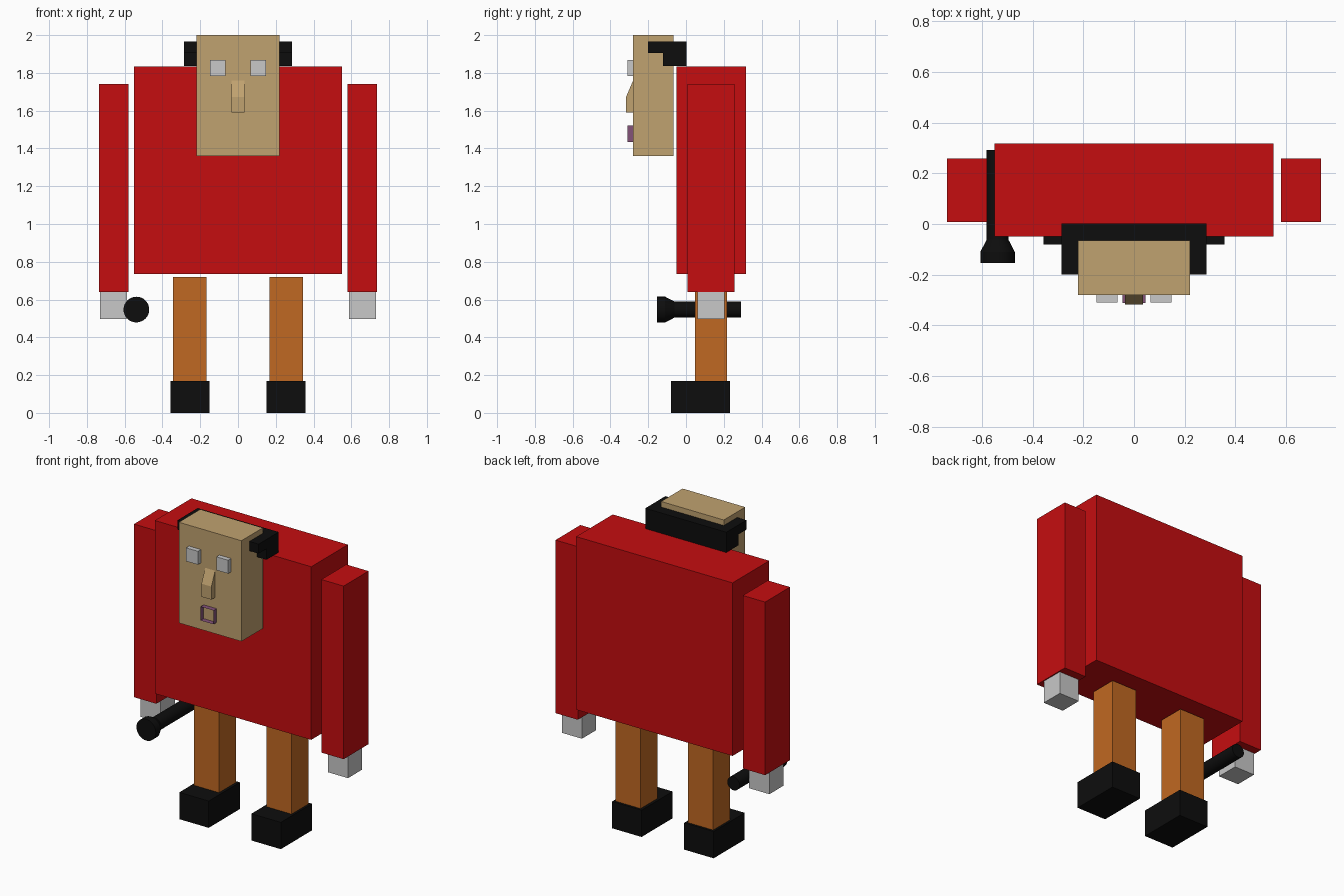
import bpy
import bmesh
from math import cos, sin, tau, radians

cube = bpy.data.objects.get("Cube")
if cube:
    bpy.data.objects.remove(cube, do_unlink=True)


def material(name, r, g, b):
    m = bpy.data.materials.new(name)
    m.use_nodes = True
    m.diffuse_color = (r, g, b, 1)
    m.node_tree.nodes["Principled BSDF"].inputs["Base Color"].default_value = (r, g, b, 1)
    return m


RED = material("red", 0.56, 0.004, 0.005)
TAN = material("tan", 0.53, 0.36, 0.16)
ORANGE = material("orange brown", 0.53, 0.14, 0.016)
GREY = material("light grey", 0.58, 0.58, 0.58)
BLACK = material("black", 0.004, 0.004, 0.004)
PURPLE = material("purple", 0.23, 0.085, 0.19)


def finish(name, bm, mat):
    bmesh.ops.recalc_face_normals(bm, faces=bm.faces)
    me = bpy.data.meshes.new(name)
    bm.to_mesh(me)
    bm.free()
    me.materials.append(mat)
    ob = bpy.data.objects.new(name, me)
    bpy.context.collection.objects.link(ob)
    return ob


def prism(name, outline, x0, x1, mat):
    """Extrude a (y, z) outline from x0 to x1."""
    bm = bmesh.new()
    face = bm.faces.new([bm.verts.new((x0, y, z)) for y, z in outline])
    out = bmesh.ops.extrude_face_region(bm, geom=[face])
    verts = [v for v in out["geom"] if isinstance(v, bmesh.types.BMVert)]
    bmesh.ops.translate(bm, vec=(x1 - x0, 0, 0), verts=verts)
    return finish(name, bm, mat)


def box(name, x, y, z, mat):
    outline = [(y[0], z[0]), (y[1], z[0]), (y[1], z[1]), (y[0], z[1])]
    return prism(name, outline, x[0], x[1], mat)


# Torso and head
box("torso", (-0.55, 0.55), (-0.05, 0.318), (0.735, 1.835), RED)
box("head", (-0.22, 0.22), (-0.28, -0.065), (1.36, 2.0), TAN)
box("hair_back", (-0.22, 0.22), (-0.065, 0.002), (1.836, 1.965), BLACK)

# Paired parts
side_hair = [(0.002, 1.836), (0.002, 1.965), (-0.2, 1.965),
             (-0.2, 1.905), (-0.122, 1.905), (-0.122, 1.836)]
for side, s in (("left", 1), ("right", -1)):
    def pair(part, x, y, z, mat):
        box(f"{side}_{part}", (s * x[0], s * x[1]), y, z, mat)

    pair("arm", (0.58, 0.737), (0.008, 0.258), (0.64, 1.74), RED)
    pair("hand", (0.588, 0.73), (0.062, 0.205), (0.497, 0.64), GREY)
    pair("leg", (0.167, 0.343), (0.048, 0.217), (0.17, 0.72), ORANGE)
    pair("shoe", (0.15, 0.357), (-0.08, 0.232), (0, 0.17), BLACK)
    pair("eye", (0.065, 0.148), (-0.31, -0.28), (1.783, 1.868), GREY)
    prism(f"{side}_hair", side_hair, s * 0.22, s * 0.285, BLACK)

# Wedge nose
prism("nose", [(-0.28, 1.59), (-0.28, 1.76), (-0.317, 1.673), (-0.317, 1.59)],
      -0.035, 0.035, TAN)

# Mouth: a square frame made by insetting a plate and removing the middle
bm = bmesh.new()
corners = [(-1, -1), (1, -1), (1, 1), (-1, 1)]
middle = bm.faces.new([bm.verts.new((0.046 * x, -0.28, 1.478 + 0.044 * z)) for x, z in corners])
bmesh.ops.inset_individual(bm, faces=[middle], thickness=0.02)
bmesh.ops.delete(bm, geom=[middle], context="FACES_ONLY")
out = bmesh.ops.extrude_face_region(bm, geom=bm.faces[:], use_keep_orig=True)
bmesh.ops.translate(bm, vec=(0, -0.031, 0),
                    verts=[v for v in out["geom"] if isinstance(v, bmesh.types.BMVert)])
finish("mouth", bm, PURPLE)

# Torch: a profile of (y, radius) turned about its long axis
SIDES = 32
bm = bmesh.new()
rings = [[bm.verts.new((-0.538 + r * cos(tau * i / SIDES), y, 0.547 + r * sin(tau * i / SIDES)))
          for i in range(SIDES)]
         for y, r in ((-0.154, 0.068), (-0.11, 0.068), (-0.062, 0.043), (0.292, 0.043))]
for a, b in zip(rings, rings[1:]):
    for i in range(SIDES):
        j = (i + 1) % SIDES
        bm.faces.new((a[i], a[j], b[j], b[i]))
bm.faces.new(rings[0])
bm.faces.new(rings[-1])
torch = finish("torch", bm, BLACK)
bpy.ops.object.select_all(action="DESELECT")
torch.select_set(True)
bpy.context.view_layer.objects.active = torch
bpy.ops.object.shade_smooth_by_angle(angle=radians(25))
